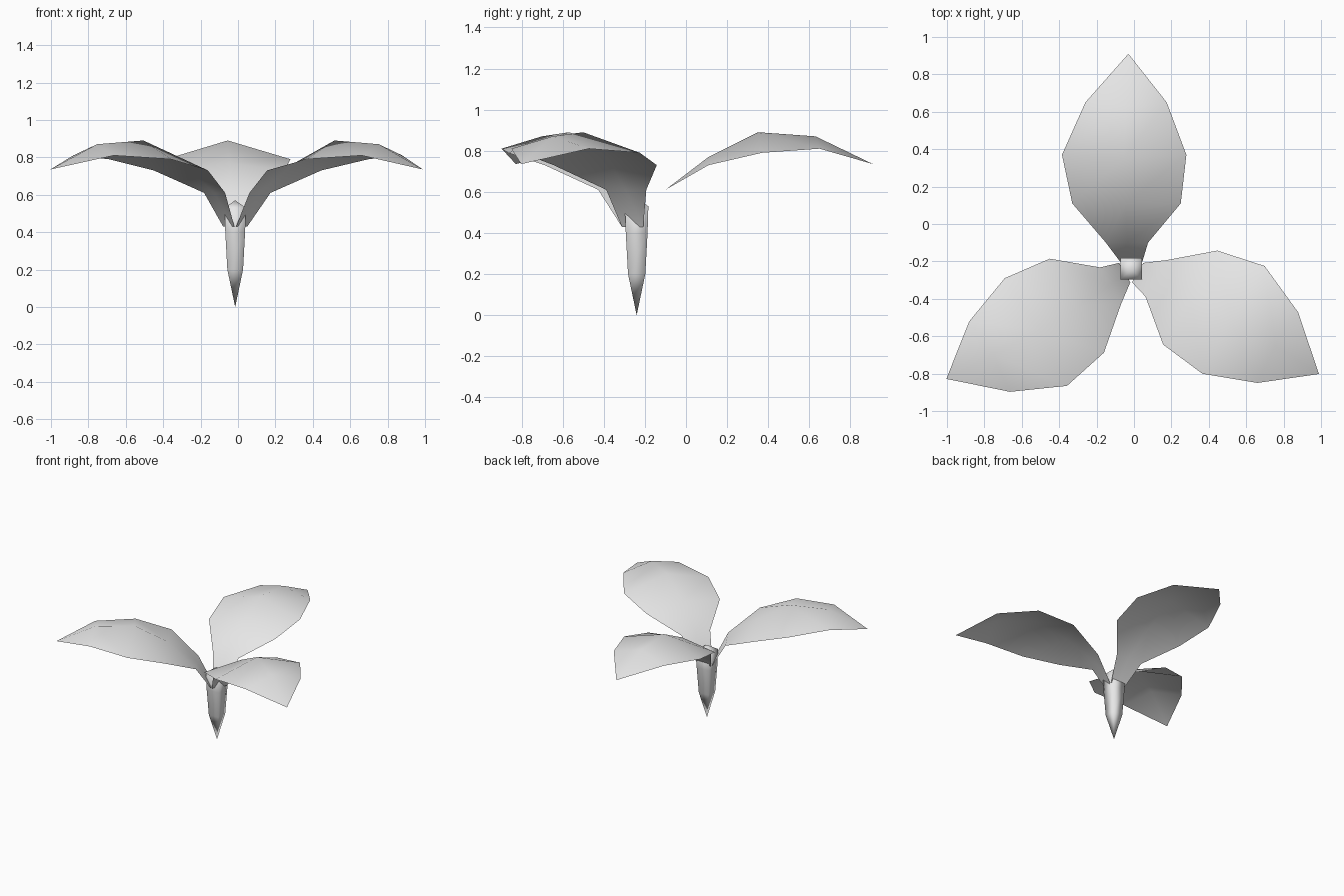
import bpy
from math import radians
from mathutils import Matrix, Vector

cube = bpy.data.objects.get("Cube")
if cube:
    bpy.data.objects.remove(cube, do_unlink=True)

grey = bpy.data.materials.new("light_grey")
grey.use_nodes = True
colour = (0.8, 0.8, 0.8, 1)
grey.diffuse_color = colour
grey.node_tree.nodes["Principled BSDF"].inputs["Base Color"].default_value = colour

AXIS = Matrix.Translation((-0.015, -0.24, 0))


def add_mesh(name, verts, faces):
    mesh = bpy.data.meshes.new(name)
    mesh.from_pydata([AXIS @ Vector(v) for v in verts], [], faces)
    mesh.materials.append(grey)
    mesh.shade_smooth()
    obj = bpy.data.objects.new(name, mesh)
    bpy.context.collection.objects.link(obj)


# Stem: square rings between a pointed foot and a low pointed cap
rings = [(0.2, 0.042), (0.4, 0.053), (0.53, 0.057)]
verts = [(0, 0, 0)]
for z, r in rings:
    verts += [(-r, -r, z), (r, -r, z), (r, r, z), (-r, r, z)]
verts.append((0, 0, 0.57))
faces = []
for i in range(4):
    j = (i + 1) % 4
    faces.append((0, 1 + j, 1 + i))
    for k in range(len(rings) - 1):
        a = 1 + 4 * k
        faces.append((a + i, a + j, a + 4 + j, a + 4 + i))
    top = 1 + 4 * (len(rings) - 1)
    faces.append((top + i, top + j, len(verts) - 1))
add_mesh("stem", verts, faces)

# Leaf rows: left x, midrib x, right x, distance out, edge z, midrib z
rows = [
    (-0.06, 0.0, 0.06, 0.04, 0.43, 0.43),
    (-0.135, -0.02, 0.09, 0.14, 0.61, 0.61),
    (-0.315, -0.03, 0.265, 0.35, 0.73, 0.77),
    (-0.37, -0.04, 0.295, 0.61, 0.79, 0.89),
    (-0.245, -0.03, 0.19, 0.89, 0.81, 0.87),
]
leaf = []
for left, mid, right, y, edge_z, mid_z in rows:
    rib_y = y - 0.02 if mid_z > 0.8 else y
    leaf += [(left, y, edge_z), (mid, rib_y, mid_z), (right, y, edge_z)]
leaf.append((-0.015, 1.15, 0.735))
leaf_faces = []
for k in range(len(rows) - 1):
    a = 3 * k
    for i in (a, a + 1):
        leaf_faces.append((i, i + 1, i + 4, i + 3))
last = 3 * (len(rows) - 1)
tip = len(leaf) - 1
leaf_faces += [(last, last + 1, tip), (last + 1, last + 2, tip)]

# Three identical leaves around the stem
for name, angle in (("back_leaf", 0), ("right_leaf", 120), ("left_leaf", 240)):
    turn = Matrix.Rotation(radians(angle), 4, "Z")
    add_mesh(name, [turn @ Vector(v) for v in leaf], leaf_faces)
